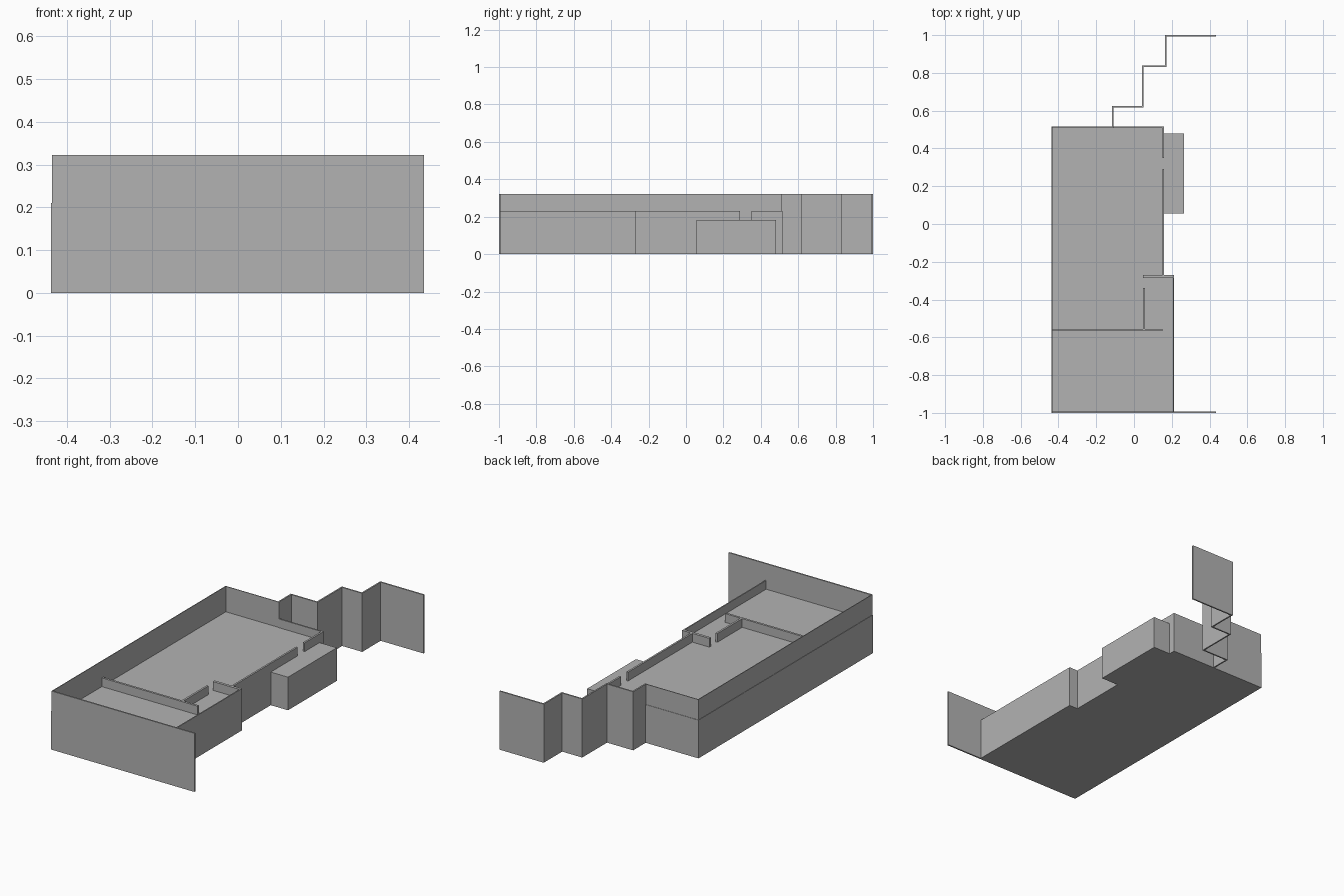
import bpy
import bmesh

default = bpy.data.objects.get("Cube")
if default:
    bpy.data.objects.remove(default, do_unlink=True)

GREY = (0.45, 0.45, 0.45, 1)
plaster = bpy.data.materials.new("plaster_grey")
plaster.use_nodes = True
plaster.diffuse_color = GREY
plaster.node_tree.nodes["Principled BSDF"].inputs["Base Color"].default_value = GREY

FLOOR, RIM, LOW, TALL = 0.182, 0.21, 0.23, 0.322
WEST, EAST, WING = -0.437, 0.16, 0.213
FRONT, BACK = -1.0, 0.516


def prism(name, outline, z0, z1):
    """Extrude a flat outline from z0 up to z1."""
    bm = bmesh.new()
    base = bm.faces.new([bm.verts.new((x, y, z0)) for x, y in outline])
    top = bmesh.ops.extrude_face_region(bm, geom=[base])["geom"]
    for v in top:
        if isinstance(v, bmesh.types.BMVert):
            v.co.z = z1
    bmesh.ops.recalc_face_normals(bm, faces=bm.faces)
    mesh = bpy.data.meshes.new(name)
    bm.to_mesh(mesh)
    bm.free()
    mesh.materials.append(plaster)
    obj = bpy.data.objects.new(name, mesh)
    bpy.context.collection.objects.link(obj)
    return obj


def box(name, x0, x1, y0, y1, z0, z1):
    return prism(name, [(x0, y0), (x1, y0), (x1, y1), (x0, y1)], z0, z1)


# Solid floor block with the wider front wing
prism("floor_block", [(WEST, FRONT), (WING, FRONT), (WING, -0.27),
                      (EAST, -0.27), (EAST, BACK), (WEST, BACK)], 0, FLOOR)

# Entrance platform on the east side
box("entrance_platform", 0.15, 0.265, 0.056, 0.48, 0, FLOOR)

# Low rim and taller, slightly recessed outer walls
box("west_rim", WEST, WEST + 0.006, FRONT, BACK, FLOOR, RIM)
box("west_wall", WEST + 0.002, WEST + 0.006, FRONT, BACK - 0.002, RIM, TALL)
box("back_rim", WEST, -0.11, BACK - 0.006, BACK, FLOOR, RIM)
box("back_wall", WEST + 0.002, -0.11, BACK - 0.006, BACK - 0.002, RIM, TALL)
box("front_wall", -0.435, 0.435, FRONT, FRONT + 0.008, 0, TALL)

# Low walls standing on the floor
low_walls = {
    "back_low_wall": (-0.11, EAST, BACK - 0.008, BACK),
    "east_back_wall": (EAST - 0.01, EAST, 0.35, BACK),
    "east_long_wall": (EAST - 0.01, EAST, -0.27, 0.29),
    "wing_back_wall": (0.047, WING, -0.285, -0.27),
    "wing_east_wall": (WING - 0.006, WING, FRONT, -0.27),
    "partition_short": (0.047, 0.058, -0.56, -0.34),
    "partition_long": (WEST + 0.005, 0.15, -0.567, -0.555),
}
for name, extent in low_walls.items():
    box(name, *extent, FLOOR, LOW)

# Stepped free-standing wall behind the building
path = [(-0.112, 0.513), (-0.112, 0.621), (0.047, 0.621), (0.047, 0.836),
        (0.169, 0.836), (0.169, 0.996), (0.431, 0.996)]
T = 0.004
for i, ((xa, ya), (xb, yb)) in enumerate(zip(path, path[1:])):
    box(f"stepped_wall_{i + 1}", xa - T, xb + T, ya - T, yb + T, 0, TALL)
